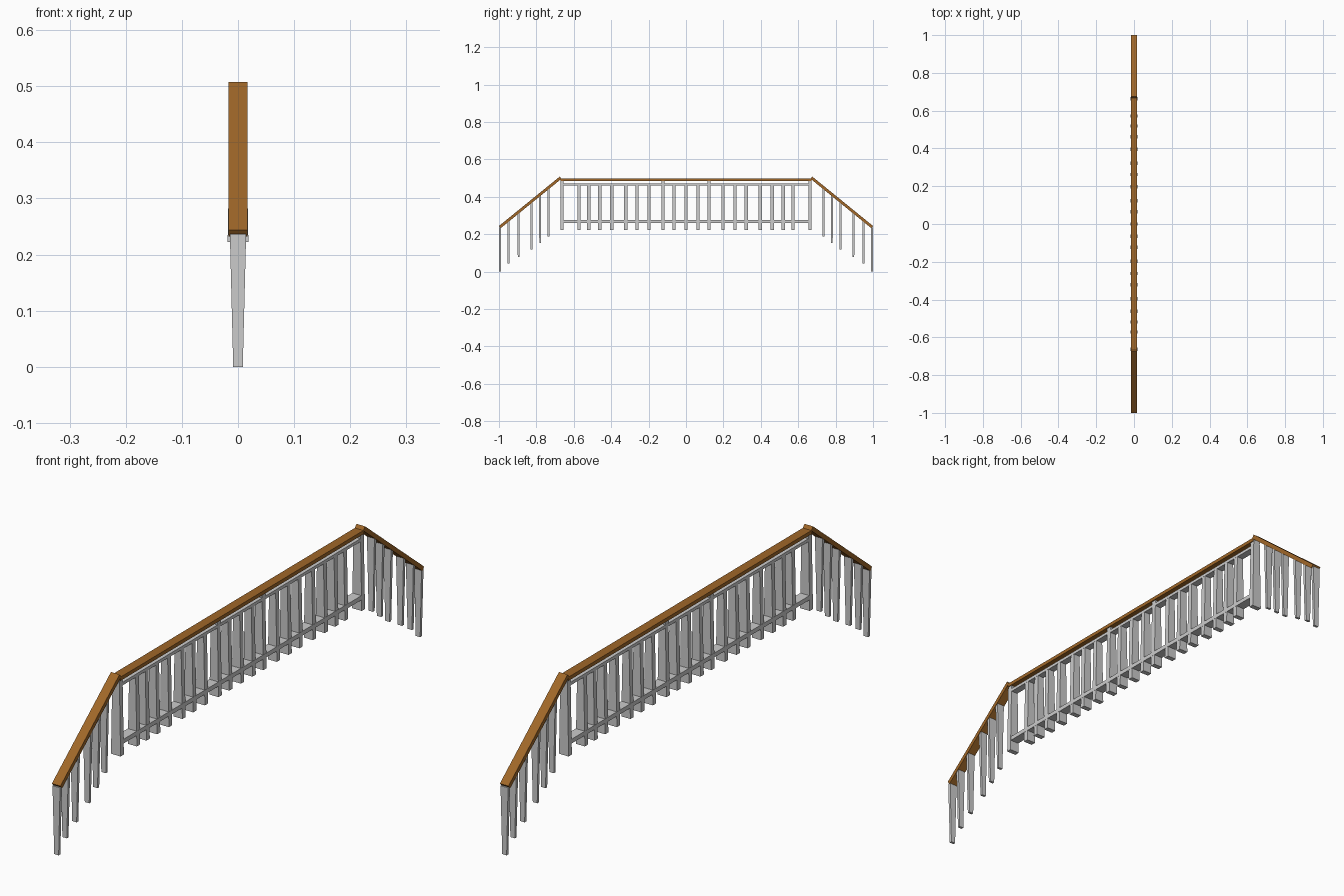
import bpy
import bmesh
from math import atan, cos, sin

cube = bpy.data.objects.get("Cube")
if cube:
    bpy.data.objects.remove(cube)


def material(name, rgb):
    m = bpy.data.materials.new(name)
    m.use_nodes = True
    m.diffuse_color = (*rgb, 1)
    m.node_tree.nodes["Principled BSDF"].inputs["Base Color"].default_value = (*rgb, 1)
    return m


wood = material("brown wood", (0.35, 0.136, 0.022))
paint = material("pale grey paint", (0.6, 0.6, 0.6))


def finish(name, bm, mat):
    bmesh.ops.recalc_face_normals(bm, faces=bm.faces)
    mesh = bpy.data.meshes.new(name)
    bm.to_mesh(mesh)
    bm.free()
    mesh.materials.append(mat)
    ob = bpy.data.objects.new(name, mesh)
    bpy.context.collection.objects.link(ob)


def bar(name, profile, half, mat):
    """Extrude a (y, z) outline across x."""
    bm = bmesh.new()
    face = bm.faces.new([bm.verts.new((-half, y, z)) for y, z in profile])
    new = bmesh.ops.extrude_face_region(bm, geom=[face])["geom"]
    bmesh.ops.translate(bm, vec=(2 * half, 0, 0),
                        verts=[v for v in new if isinstance(v, bmesh.types.BMVert)])
    finish(name, bm, mat)


def stake(name, y, z0, z1, foot, head):
    """Upright bar tapering between (half x, half y) sizes."""
    bm = bmesh.new()
    bmesh.ops.create_cube(bm, size=2)
    for v in bm.verts:
        hx, hy = head if v.co.z > 0 else foot
        v.co = (v.co.x * hx, y + v.co.y * hy, z1 if v.co.z > 0 else z0)
    finish(name, bm, paint)


def level(name, length, z0, z1, half, mat):
    bar(name, [(-length, z0), (length, z0), (length, z1), (-length, z1)], half, mat)


# Level span: handrail and the two stringers that hold the balusters
level("level_handrail", 0.67, 0.484, 0.497, 0.0165, wood)
level("upper_stringer", 0.66, 0.461, 0.472, 0.013, paint)
level("lower_stringer", 0.66, 0.26, 0.275, 0.0172, paint)

# Balusters of the level span
stake("centre_baluster", 0, 0.222, 0.466, (0.0175, 0.009), (0.0125, 0.009))
offsets = [0.064, 0.123, 0.198, 0.262, 0.322, 0.396, 0.461, 0.519, 0.572]
slat_feet = [(0.994, 0), (0.949, 0.042), (0.895, 0.077),
             (0.826, 0.117), (0.78, 0.152), (0.735, 0.187)]

# Sloping handrail geometry
outer_y, outer_z, peak_y, peak_z = 1.0, 0.244, 0.675, 0.508
slope = (peak_z - outer_z) / (outer_y - peak_y)
thick = 0.015
dy, dz = thick * sin(atan(slope)), thick * cos(atan(slope))

for side, s in (("front", -1), ("back", 1)):
    for i, y in enumerate(offsets):
        top = 0.488 if i == 1 else 0.466
        stake(f"{side}_baluster_{i + 1}", s * y, 0.222, top,
              (0.0175, 0.009), (0.0125, 0.009))
    stake(f"{side}_corner_post", s * 0.663, 0.222, 0.49,
          (0.0185, 0.009), (0.0135, 0.009))
    bar(f"{side}_sloping_handrail",
        [(s * outer_y, outer_z), (s * peak_y, peak_z),
         (s * (peak_y - dy), peak_z - dz), (s * (outer_y - dy), outer_z - dz)],
        0.0165, wood)
    # Stair slats hang from the sloping handrail
    for i, (y, z) in enumerate(slat_feet):
        top = outer_z + slope * (outer_y - y) - 0.012
        stake(f"{side}_stair_slat_{i + 1}", s * y, z, top,
              (0.0085, 0.0045), (0.0145, 0.0055))
